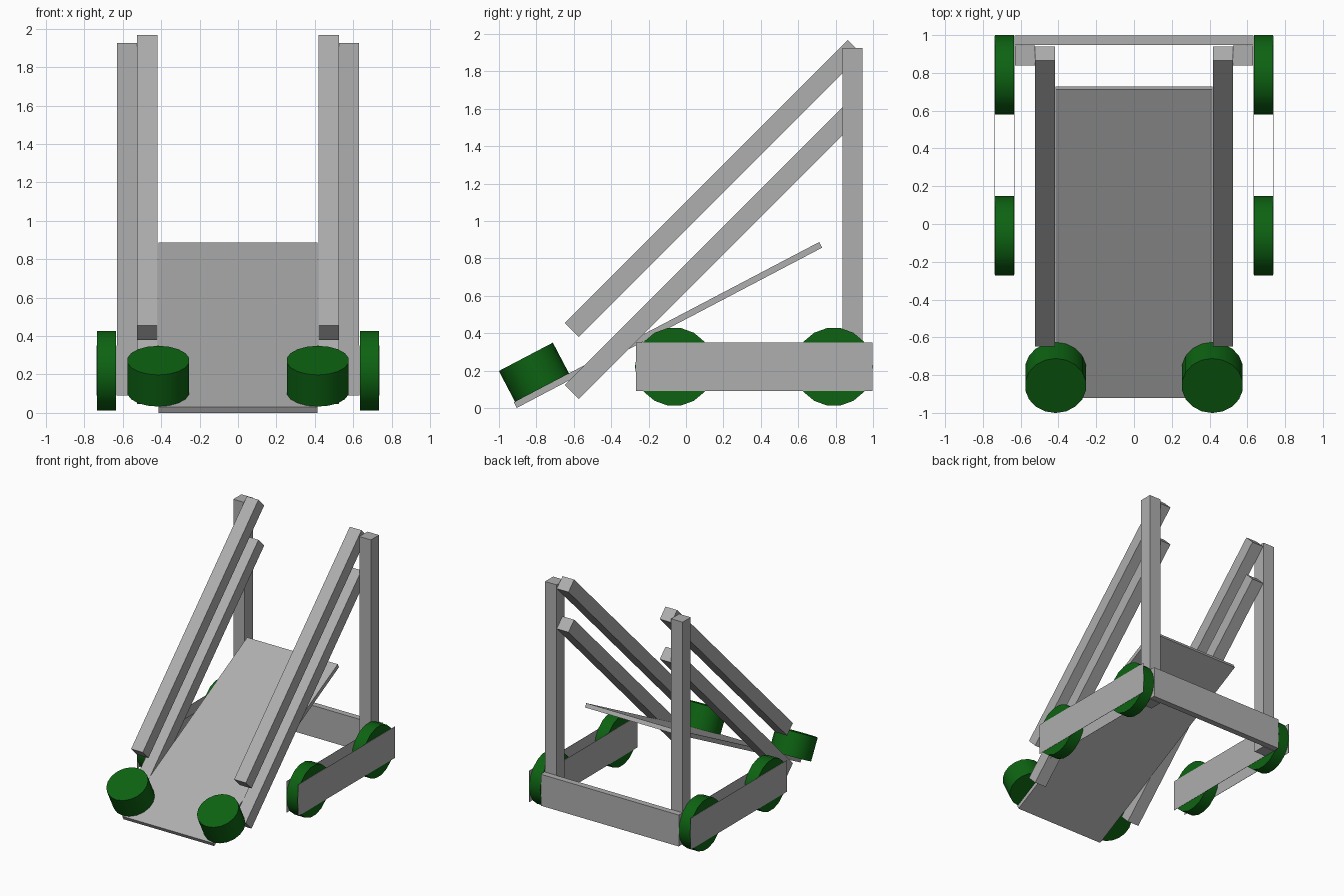
import bpy, math
from mathutils import Vector

if "Cube" in bpy.data.objects:
    bpy.data.objects.remove(bpy.data.objects["Cube"])


def colour(name, rgb):
    mat = bpy.data.materials.new(name)
    mat.diffuse_color = (*rgb, 1)
    mat.use_nodes = True
    mat.node_tree.nodes["Principled BSDF"].inputs["Base Color"].default_value = mat.diffuse_color
    return mat


green = colour("green", (0.004, 0.124, 0.006))
grey = colour("grey", (0.425, 0.425, 0.425))


def box(name, lo, hi):
    """Box from two opposite corners."""
    lo, hi = Vector(lo), Vector(hi)
    bpy.ops.mesh.primitive_cube_add(size=1, location=(lo + hi) / 2)
    ob = bpy.context.object
    ob.name = name
    ob.scale = hi - lo
    ob.data.materials.append(grey)
    return ob


def slanted(name, x0, x1, start, end, thick):
    """Board whose lower edge runs from start to end in the (y, z) plane."""
    a, b = Vector((0, *start)), Vector((0, *end))
    d = b - a
    normal = Vector((0, -d.z, d.y)).normalized()
    centre = (a + b) / 2 + normal * thick / 2
    bpy.ops.mesh.primitive_cube_add(
        size=1, location=((x0 + x1) / 2, centre.y, centre.z),
        rotation=(math.atan2(d.z, d.y), 0, 0))
    ob = bpy.context.object
    ob.name = name
    ob.scale = (x1 - x0, d.length, thick)
    ob.data.materials.append(grey)
    return ob


def wheel(name, loc, radius, depth, rot):
    bpy.ops.mesh.primitive_cylinder_add(
        vertices=18, radius=radius, depth=depth, location=loc, rotation=rot)
    ob = bpy.context.object
    ob.name = name
    ob.data.materials.append(green)
    bpy.ops.object.shade_smooth_by_angle(angle=math.radians(30))


# sloping deck and rear cross beam
deck_start, deck_end = (-0.905, 0.0), (0.728, 0.857)
tilt = math.atan2(deck_end[1] - deck_start[1], deck_end[0] - deck_start[0])
slanted("deck", -0.415, 0.415, deck_start, deck_end, 0.034)
box("rear_beam", (-0.63, 0.948, 0.09), (0.63, 0.998, 0.35))

for side, s in (("left", -1), ("right", 1)):
    # upright post
    box(f"{side}_post", (min(s * 0.525, s * 0.63), 0.838, 0.09),
        (max(s * 0.525, s * 0.63), 0.944, 1.925))
    # two parallel 45 degree rails
    x0, x1 = sorted((s * 0.418, s * 0.525))
    for label, drop in (("upper", 0), ("lower", 0.332)):
        slanted(f"{side}_{label}_rail", x0, x1,
                (-0.573, 0.379 - drop), (0.94, 1.892 - drop), 0.106)
    # thin plates either side of the wheels
    for label, x in (("inner", 0.631), ("outer", 0.738)):
        box(f"{side}_{label}_plate", (s * x - 0.001, -0.268, 0.09),
            (s * x + 0.001, 0.996, 0.35))
    # upright side wheels
    for label, y in (("front", -0.063), ("rear", 0.79)):
        wheel(f"{side}_{label}_wheel", (s * 0.685, y, 0.22), 0.21, 0.1,
              (0, math.pi / 2, 0))
    # guide roller lying on the deck
    wheel(f"{side}_deck_roller", (s * 0.415, -0.813, 0.191), 0.163, 0.186,
          (tilt, 0, 0))
